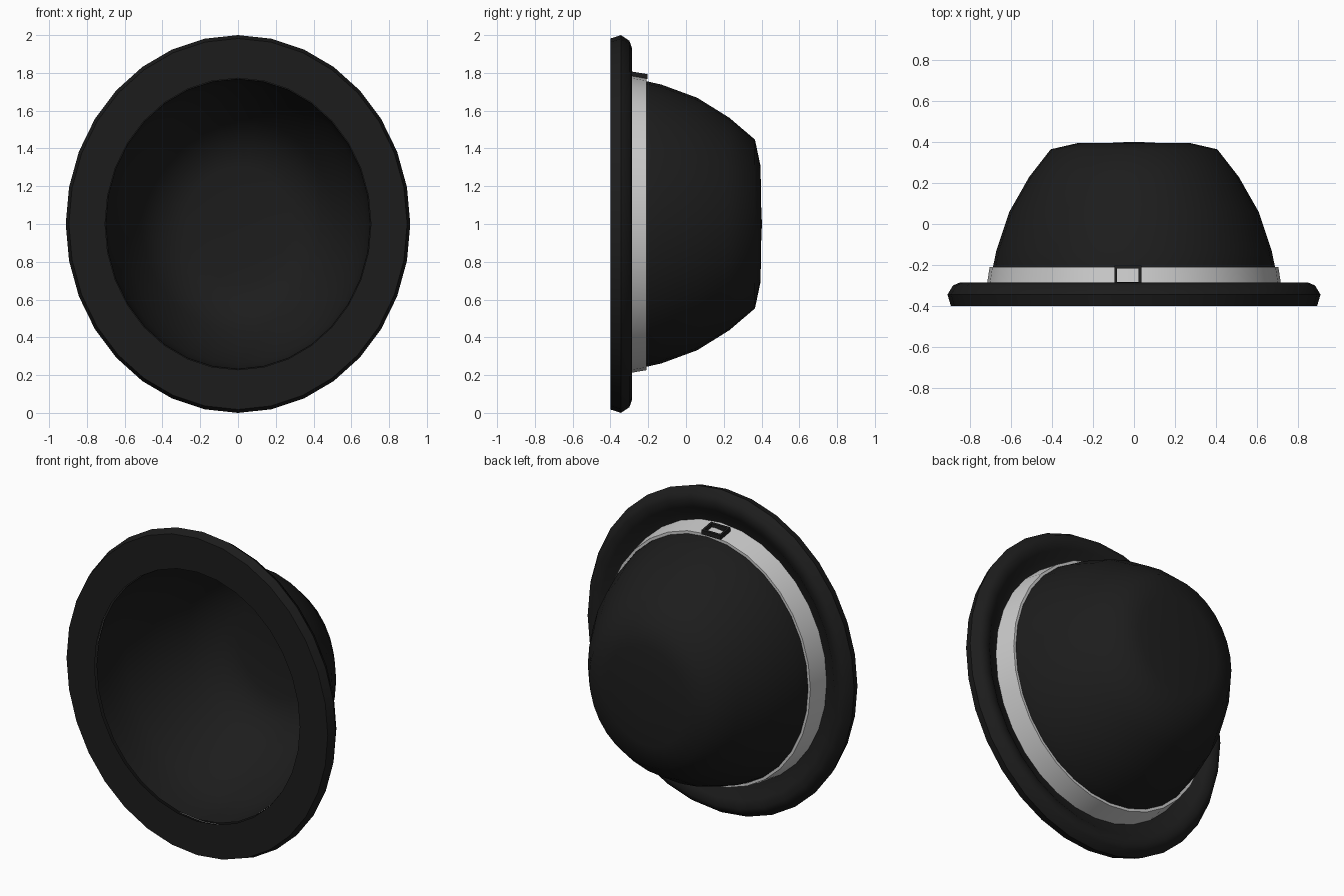
import bpy, bmesh, math

if "Cube" in bpy.data.objects:
    bpy.data.objects.remove(bpy.data.objects["Cube"])

SEG = 32
RATIO = 0.912      # oval: width / height
CZ = 1.0           # height of the hat axis

black = bpy.data.materials.new("black_felt")
black.diffuse_color = (0.012, 0.012, 0.012, 1)
black.use_nodes = True
black.node_tree.nodes["Principled BSDF"].inputs["Base Color"].default_value = black.diffuse_color


def finish(name, bm, mat=None, angle=None):
    bmesh.ops.recalc_face_normals(bm, faces=bm.faces)
    me = bpy.data.meshes.new(name)
    bm.to_mesh(me)
    bm.free()
    ob = bpy.data.objects.new(name, me)
    bpy.context.collection.objects.link(ob)
    if mat:
        me.materials.append(mat)
    if angle:
        bpy.ops.object.select_all(action='DESELECT')
        ob.select_set(True)
        bpy.context.view_layer.objects.active = ob
        bpy.ops.object.shade_smooth_by_angle(angle=math.radians(angle))
    return ob


def oval_lathe(name, profile, closed=False, mat=None, angle=35):
    """Sweep (y, radius in z) points around the y axis as an oval."""
    bm = bmesh.new()
    rings = []
    for y, r in profile:
        if r == 0:
            rings.append([bm.verts.new((0, y, CZ))] * SEG)
            continue
        rings.append([bm.verts.new((RATIO * r * math.sin(2 * math.pi * i / SEG), y,
                                    CZ + r * math.cos(2 * math.pi * i / SEG)))
                      for i in range(SEG)])
    pairs = list(zip(rings, rings[1:]))
    if closed:
        pairs.append((rings[-1], rings[0]))
    for a, b in pairs:
        for i in range(SEG):
            j = (i + 1) % SEG
            bm.faces.new(list(dict.fromkeys((a[i], a[j], b[j], b[i]))))
    return finish(name, bm, mat, angle)


# Crown: thin open dome
oval_lathe("crown", [(-0.385, 0.768), (-0.30, 0.765), (-0.21, 0.756), (-0.13, 0.738), (0.06, 0.668),
                     (0.23, 0.562), (0.365, 0.447), (0.395, 0.305), (0.397, 0.12), (0.402, 0)],
           mat=black, angle=60)

# Brim: flat in front, rolled edge behind
oval_lathe("brim", [(-0.40, 0.772), (-0.40, 0.982), (-0.345, 1.0), (-0.30, 0.97),
                    (-0.287, 0.935), (-0.30, 0.885), (-0.335, 0.84), (-0.345, 0.768)],
           mat=black, angle=40)

# Hat band
oval_lathe("band", [(-0.345, 0.797), (-0.21, 0.774), (-0.21, 0.757)])

# Buckle frame lying on the band
bm = bmesh.new()
slope = -0.17
for x, y, w, d in ((-0.089, -0.25, 0.014, 0.094), (0.029, -0.25, 0.014, 0.094),
                   (-0.03, -0.21, 0.132, 0.014), (-0.03, -0.29, 0.132, 0.014)):
    vs = bmesh.ops.create_cube(bm, size=1)["verts"]
    for v in vs:
        v.co.x = x + v.co.x * w
        v.co.y = y + v.co.y * d
        v.co.z = CZ + 0.788 + slope * (v.co.y + 0.25) + v.co.z * 0.026
finish("buckle", bm, black)
